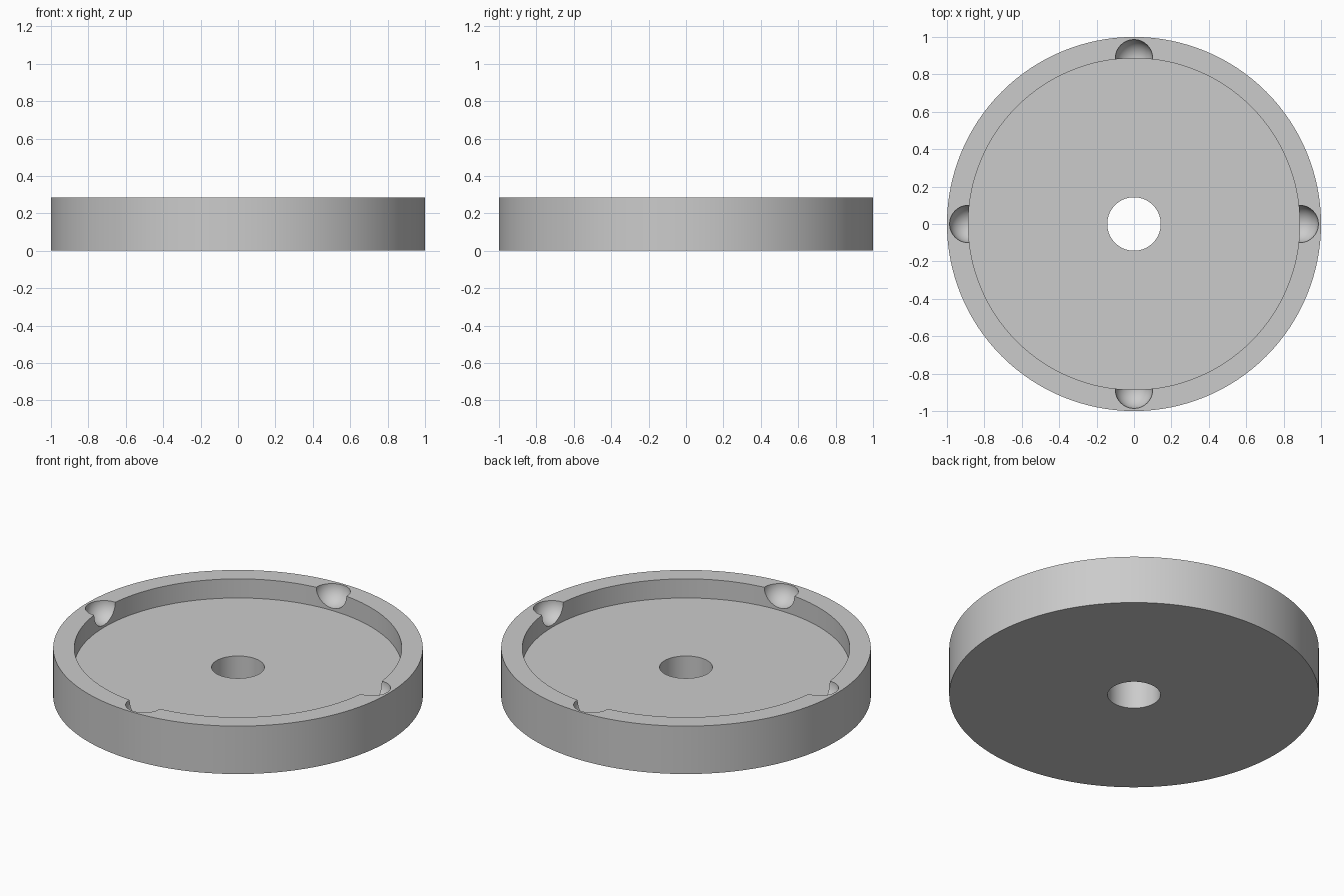
import bpy
import math
from mathutils import Matrix
import bmesh

cube = bpy.data.objects.get("Cube")
if cube:
    bpy.data.objects.remove(cube)

SEGMENTS = 128
OUTER, INNER, HOLE = 1.0, 0.886, 0.143
TOP, FLOOR = 0.286, 0.172
NOTCH = 0.1

grey = bpy.data.materials.new("light_grey")
grey.use_nodes = True
colour = (0.6, 0.6, 0.6, 1)
grey.diffuse_color = colour
grey.node_tree.nodes["Principled BSDF"].inputs["Base Color"].default_value = colour


def make_object(name, bm):
    bmesh.ops.recalc_face_normals(bm, faces=bm.faces)
    mesh = bpy.data.meshes.new(name)
    bm.to_mesh(mesh)
    bm.free()
    mesh.materials.append(grey)
    obj = bpy.data.objects.new(name, mesh)
    bpy.context.collection.objects.link(obj)
    return obj


# Round tray: closed profile turned about the z axis
profile = [(HOLE, 0), (OUTER, 0), (OUTER, TOP),
           (INNER, TOP), (INNER, FLOOR), (HOLE, FLOOR)]
bm = bmesh.new()
rings = []
for i in range(SEGMENTS):
    a = math.tau * i / SEGMENTS
    rings.append([bm.verts.new((r * math.cos(a), r * math.sin(a), z)) for r, z in profile])
for i, ring in enumerate(rings):
    after = rings[(i + 1) % SEGMENTS]
    for j in range(len(profile)):
        k = (j + 1) % len(profile)
        bm.faces.new((ring[j], ring[k], after[k], after[j]))
tray = make_object("round_tray", bm)

# Four ball cutters on the inner edge of the rim
bm = bmesh.new()
for i in range(4):
    a = math.pi / 2 * i
    place = Matrix.Translation((INNER * math.cos(a), INNER * math.sin(a), TOP))
    bmesh.ops.create_uvsphere(bm, u_segments=48, v_segments=25, radius=NOTCH, matrix=place)
cutter = make_object("notch_cutter", bm)
cutter.hide_render = True

# Cut the notches and remove the cutter
cut = tray.modifiers.new("notches", 'BOOLEAN')
cut.operation = 'DIFFERENCE'
cut.solver = 'EXACT'
cut.object = cutter
bpy.context.view_layer.objects.active = tray
tray.select_set(True)
bpy.ops.object.modifier_apply(modifier=cut.name)
bpy.data.objects.remove(cutter)

bpy.ops.object.select_all(action='DESELECT')
tray.select_set(True)
bpy.context.view_layer.objects.active = tray
bpy.ops.object.shade_smooth_by_angle(angle=math.radians(30))
